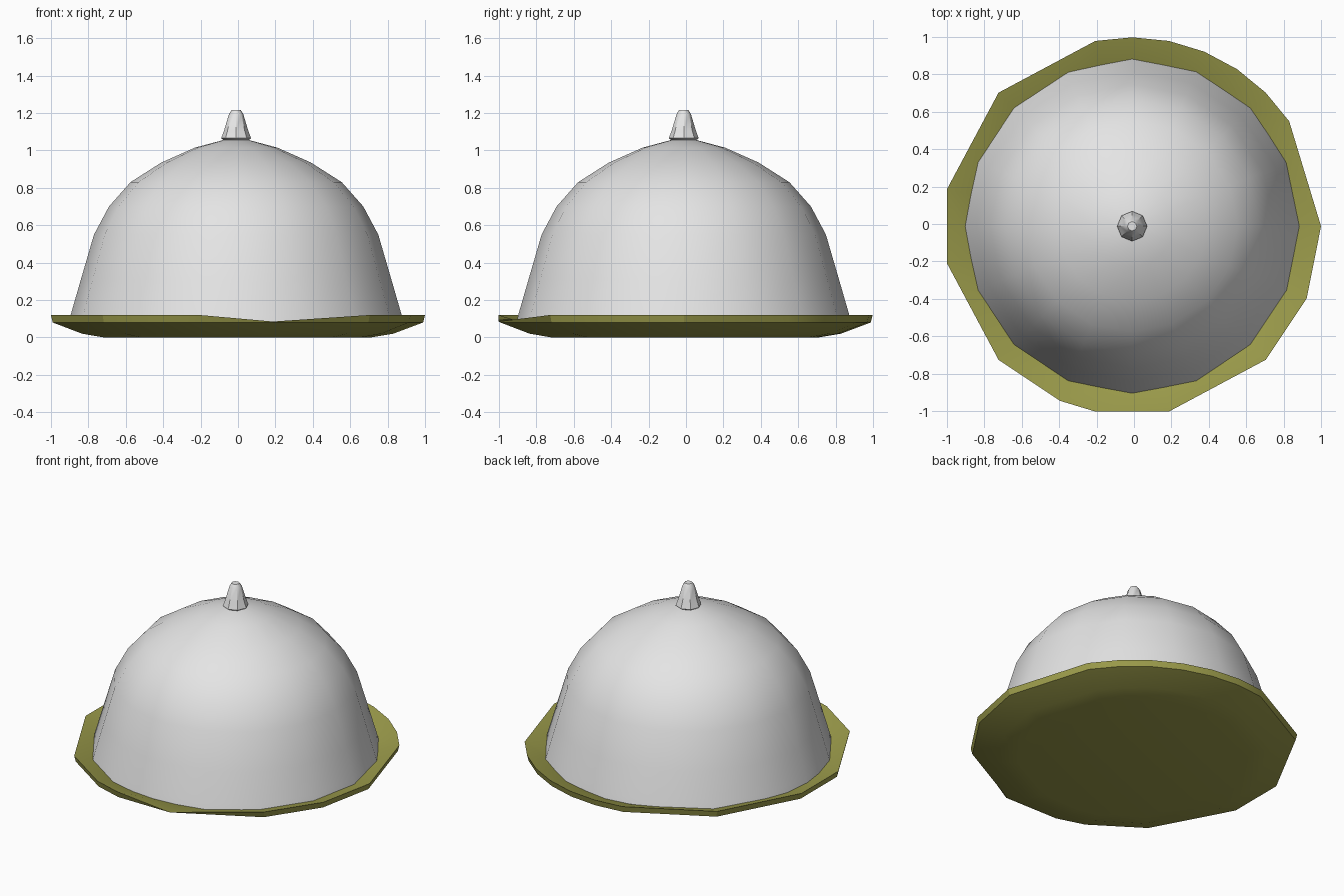
import bpy
import math

old = bpy.data.objects.get("Cube")
if old:
    bpy.data.objects.remove(old, do_unlink=True)


def make_material(name, colour):
    mat = bpy.data.materials.new(name)
    mat.use_nodes = True
    mat.diffuse_color = colour
    bsdf = next(n for n in mat.node_tree.nodes if n.type == "BSDF_PRINCIPLED")
    bsdf.inputs["Base Color"].default_value = colour
    return mat


silver = make_material("light silver", (0.78, 0.78, 0.78, 1))
olive = make_material("olive brass", (0.33, 0.33, 0.07, 1))

CENTRE_X, CENTRE_Y = -0.01, -0.012


def lathe(name, profile, steps, mat, angle, cap_start=False, cap_end=False):
    """Turn a (radius, height) profile; steps are positions on a 32-part circle."""
    count = len(steps)
    verts, faces = [], []
    for radius, z in profile:
        for step in steps:
            a = math.tau * step / 32
            verts.append((CENTRE_X + radius * math.cos(a),
                          CENTRE_Y + radius * math.sin(a), z))
    for ring in range(len(profile) - 1):
        for i in range(count):
            j = (i + 1) % count
            a, b = ring * count, (ring + 1) * count
            faces.append((a + i, a + j, b + j, b + i))
    if cap_start:
        faces.append(tuple(reversed(range(count))))
    if cap_end:
        last = (len(profile) - 1) * count
        faces.append(tuple(range(last, last + count)))
    mesh = bpy.data.meshes.new(name)
    mesh.from_pydata(verts, [], faces)
    mesh.materials.append(mat)
    obj = bpy.data.objects.new(name, mesh)
    bpy.context.collection.objects.link(obj)
    bpy.ops.object.select_all(action="DESELECT")
    obj.select_set(True)
    bpy.context.view_layer.objects.active = obj
    bpy.ops.object.shade_smooth_by_angle(angle=math.radians(angle))
    return obj


# Serving plate: uneven many-sided outline, flared wall and shallow dished top
rim_steps = [0, 3, 4, 5, 6, 7, 8, 9, 12, 15, 17, 20, 22, 23, 25, 28, 30]
plate = lathe("plate",
              [(0.72, 0), (0.84, 0.02), (1.0, 0.08), (1.01, 0.12),
               (0.88, 0.08), (0.8, 0.04)],
              rim_steps, olive, 25, cap_start=True, cap_end=True)

# Dented lip at the front of the plate
lip = 3 * len(rim_steps) + rim_steps.index(25)
plate.data.vertices[lip].co.z = 0.085

# Domed cover
lathe("dome_cover",
      [(0.895, 0.08), (0.885, 0.12), (0.83, 0.31), (0.76, 0.55),
       (0.68, 0.70), (0.565, 0.83), (0.40, 0.935), (0.22, 1.015),
       (0.07, 1.055)],
      range(0, 32, 2), silver, 40, cap_end=True)

# Tapered handle on top of the cover
lathe("handle",
      [(0.06, 1.05), (0.08, 1.065), (0.065, 1.105), (0.038, 1.195), (0.025, 1.215)],
      range(0, 32, 4), silver, 40, cap_start=True, cap_end=True)
